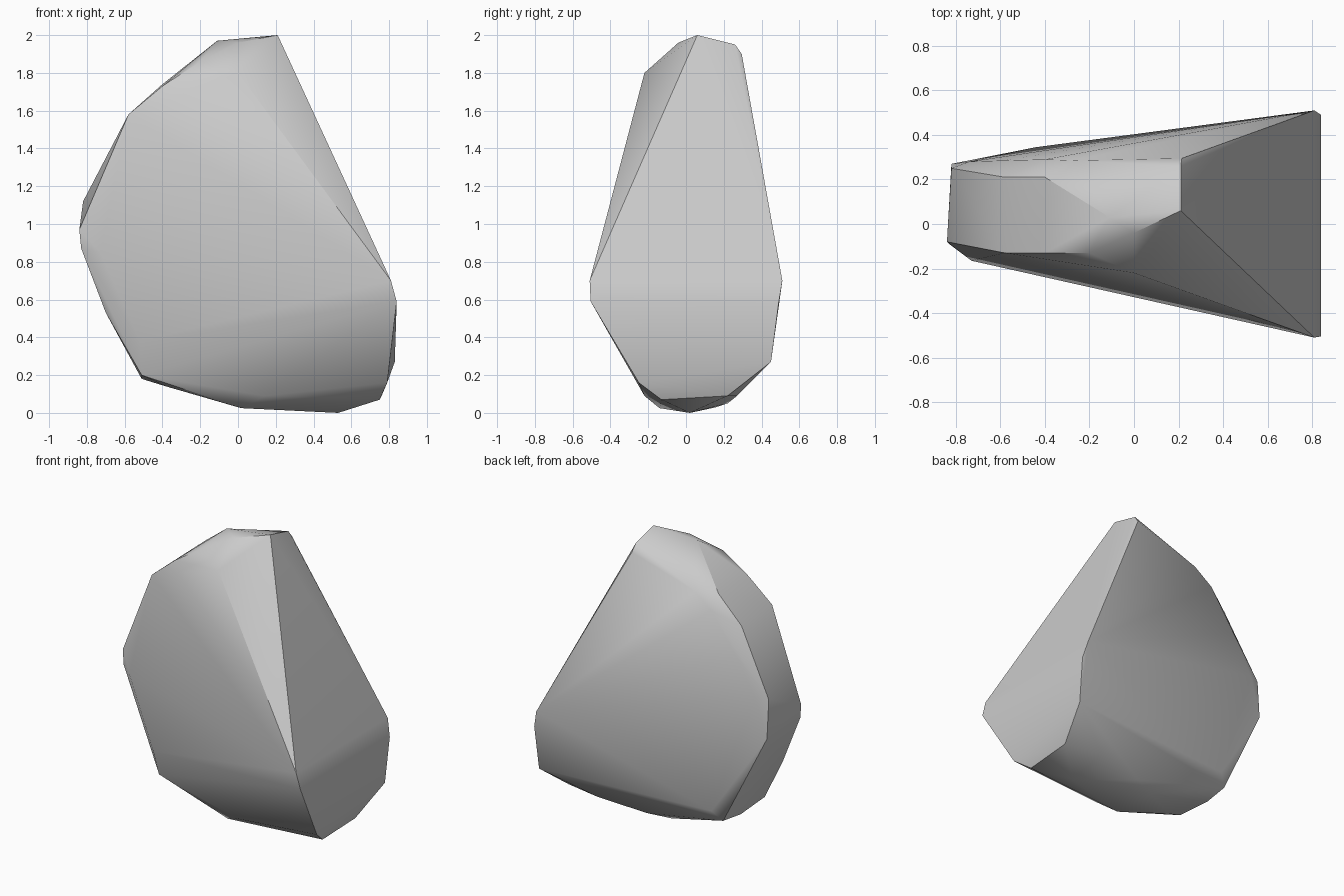
import bpy
import bmesh
import math

# Remove the default object only
default_cube = bpy.data.objects.get("Cube")
if default_cube:
    bpy.data.objects.remove(default_cube, do_unlink=True)


def make_material(name, grey):
    """One flat matte colour, shown in the viewport and in a render."""
    material = bpy.data.materials.new(name)
    material.use_nodes = True
    colour = (grey, grey, grey, 1)
    material.diffuse_color = colour
    shader = material.node_tree.nodes["Principled BSDF"]
    shader.inputs["Base Color"].default_value = colour
    shader.inputs["Roughness"].default_value = 0.9
    return material


def build_hull(name, corner_groups, material):
    """Wrap a convex stone surface around groups of corner points."""
    bm = bmesh.new()
    for group in corner_groups:
        for corner in group:
            bm.verts.new(corner)
    result = bmesh.ops.convex_hull(bm, input=bm.verts)
    # Corners swallowed by the hull are not needed
    spare = [v for v in bm.verts if not v.link_faces]
    bmesh.ops.delete(bm, geom=spare, context="VERTS")
    # Merge nearly coplanar triangles into broad chipped facets
    bmesh.ops.dissolve_limit(
        bm, angle_limit=math.radians(1), verts=bm.verts, edges=bm.edges
    )
    bmesh.ops.recalc_face_normals(bm, faces=bm.faces)

    mesh = bpy.data.meshes.new(name)
    bm.to_mesh(mesh)
    bm.free()
    mesh.materials.append(material)
    stone = bpy.data.objects.new(name, mesh)
    bpy.context.collection.objects.link(stone)
    return stone


# Crown: the rounded upper edge, from the peak down the narrow side
crown = [
    (.21, .06, 2), (.21, .26, 1.95), (.215, .295, 1.9),
    (0, -.04, 1.96), (-.11, .03, 1.97), (0, -.22, 1.8),
    (-.2, -.13, 1.86), (-.4, -.13, 1.73), (-.58, -.13, 1.58),
    (-.4, .21, 1.74), (-.58, .21, 1.56),
]

# Back rim: the soft bend between the crown and the broad back facet
back_rim = [
    (-.27, .285, 1.75), (-.4, .29, 1.65), (-.59, .285, 1.38),
    (-.74, .28, 1.12), (-.82, .25, 1.12), (-.82, .27, .85),
    (-.44, .345, .27), (-.5, .3, .2),
]

# Narrow end: the blunt nose and the bevel running below it
narrow_end = [
    (-.84, -.08, .97), (-.83, -.09, .87), (-.73, -.165, .85),
    (-.7, -.08, .53), (-.52, -.2, .38), (-.51, -.15, .2),
    (-.51, .12, .18), (-.38, -.1, .14),
]

# Wide end: a tall slanted facet above a short upright one
wide_end = [
    (.84, -.505, .59), (.84, .49, .58), (.83, .45, .27),
    (.79, -.25, .16), (.75, -.13, .07), (.76, .22, .09),
]
wide_end += [(.81, side * .51, .7) for side in (-1, 1)]

# Base: the shallow keel the stone rests on
base = [
    (.53, .02, 0), (.02, -.14, .025), (0, .16, .03),
    (.14, -.22, .09), (.15, .22, .05), (.5, .27, .09),
]

stone_grey = make_material("stone grey", .6)
rock = build_hull(
    "rock", [crown, back_rim, narrow_end, wide_end, base], stone_grey
)

# Soften shallow bends while keeping the chipped edges crisp
bpy.ops.object.select_all(action="DESELECT")
rock.select_set(True)
bpy.context.view_layer.objects.active = rock
bpy.ops.object.shade_smooth_by_angle(angle=math.radians(30))
